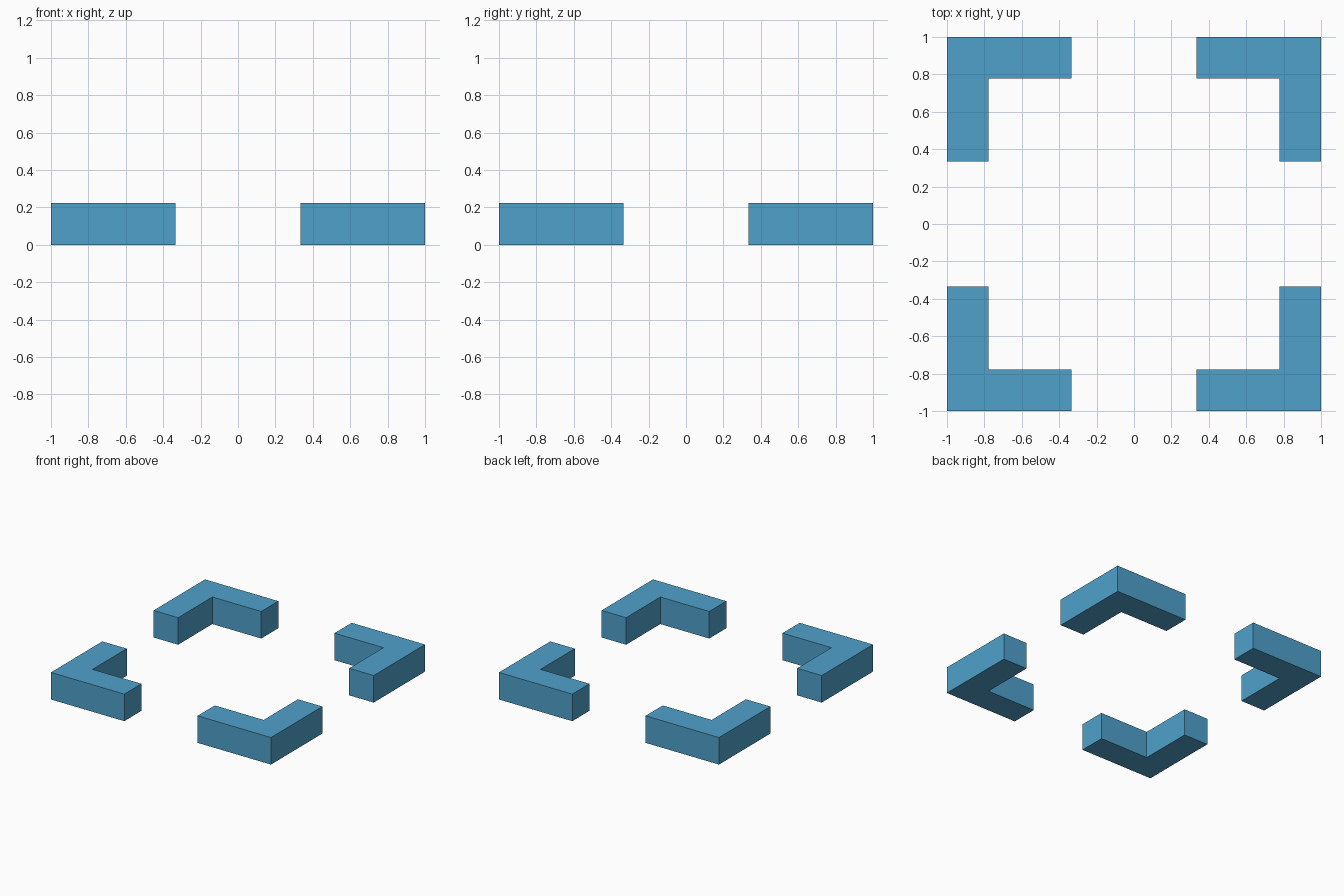
import bpy
import bmesh

if "Cube" in bpy.data.objects:
    bpy.data.objects.remove(bpy.data.objects["Cube"])

OUTER, INNER, END, HEIGHT = 1.0, 7 / 9, 1 / 3, 2 / 9

blue = bpy.data.materials.new("sky_blue")
blue.diffuse_color = (0.078, 0.356, 0.597, 1)
blue.use_nodes = True
blue.node_tree.nodes["Principled BSDF"].inputs["Base Color"].default_value = blue.diffuse_color

# L-shaped outline of one corner
PROFILE = [(END, OUTER), (END, INNER), (INNER, INNER),
           (INNER, END), (OUTER, END), (OUTER, OUTER)]


def corner_bracket(name, sx, sy):
    """Extrude the L outline, mirrored into the given quadrant."""
    bm = bmesh.new()
    base = bm.faces.new([bm.verts.new((x * sx, y * sy, 0)) for x, y in PROFILE])
    top = bmesh.ops.extrude_face_region(bm, geom=[base], use_keep_orig=True)
    verts = [g for g in top["geom"] if isinstance(g, bmesh.types.BMVert)]
    bmesh.ops.translate(bm, verts=verts, vec=(0, 0, HEIGHT))
    bmesh.ops.recalc_face_normals(bm, faces=bm.faces)
    mesh = bpy.data.meshes.new(name)
    bm.to_mesh(mesh)
    bm.free()
    mesh.materials.append(blue)
    bpy.context.collection.objects.link(bpy.data.objects.new(name, mesh))


# Four corner brackets
for side, sx in (("left", -1), ("right", 1)):
    for end, sy in (("front", -1), ("back", 1)):
        corner_bracket(f"{end}_{side}_corner_bracket", sx, sy)
